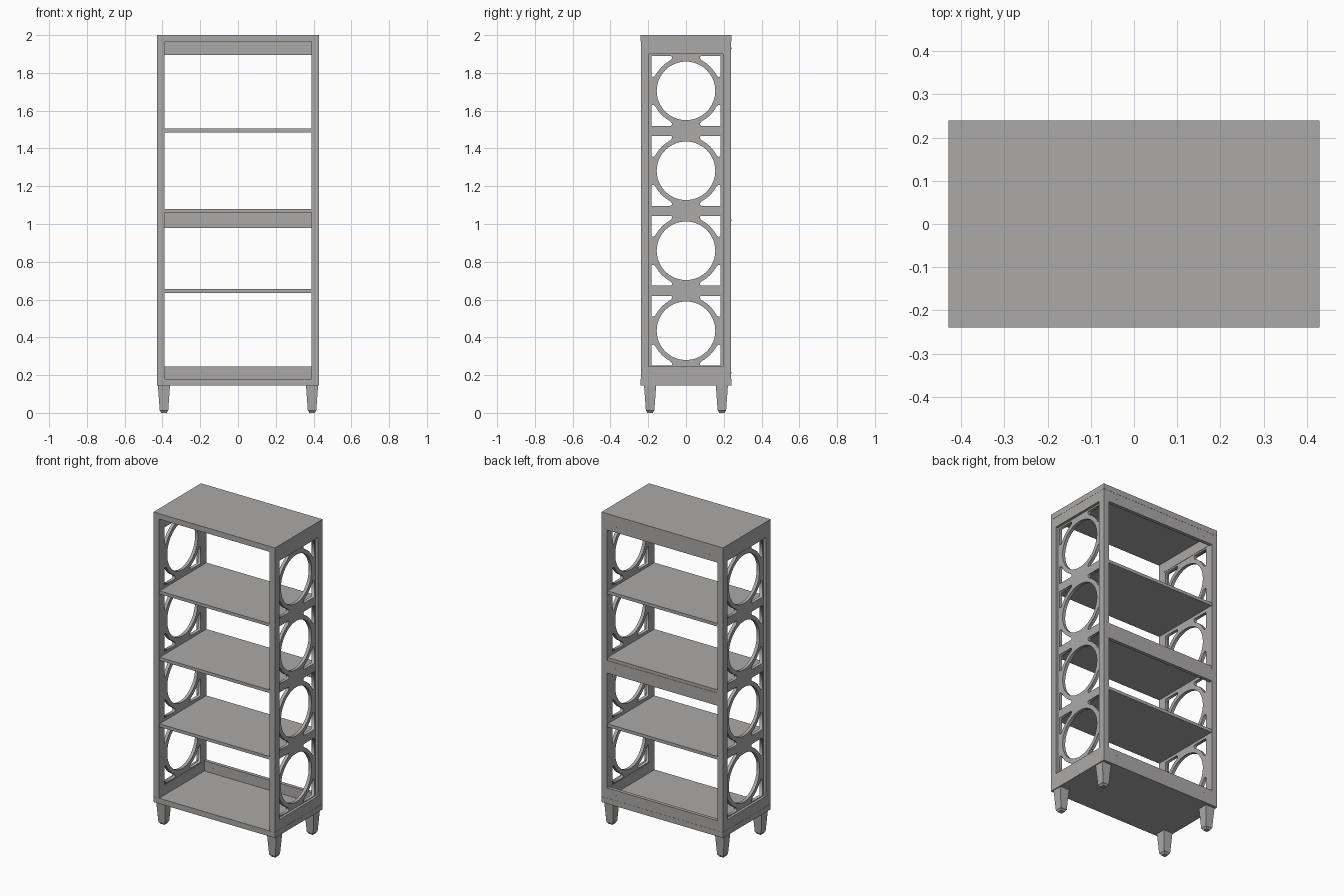
import bpy, bmesh, math
from mathutils import Matrix

if "Cube" in bpy.data.objects:
    bpy.data.objects.remove(bpy.data.objects["Cube"])

mat = bpy.data.materials.new("warm grey paint")
mat.diffuse_color = (0.41, 0.40, 0.395, 1)
mat.use_nodes = True
mat.node_tree.nodes["Principled BSDF"].inputs["Base Color"].default_value = mat.diffuse_color


def finish(name, mesh):
    mesh.materials.clear()
    mesh.materials.append(mat)
    ob = bpy.data.objects.new(name, mesh)
    bpy.context.collection.objects.link(ob)
    return ob


def box(name, x0, x1, y0, y1, z0, z1):
    bm = bmesh.new()
    bmesh.ops.create_cube(bm, size=1)
    for v in bm.verts:
        v.co.x = x1 if v.co.x > 0 else x0
        v.co.y = y1 if v.co.y > 0 else y0
        v.co.z = z1 if v.co.z > 0 else z0
    me = bpy.data.meshes.new(name)
    bm.to_mesh(me)
    bm.free()
    return finish(name, me)


# top and bottom boards
box("top_board", -0.43, 0.43, -0.24, 0.24, 1.965, 2.0)
box("bottom_board", -0.43, 0.43, -0.24, 0.24, 0.145, 0.18)

# shelves
for name, z in (("lower_shelf", 0.635), ("middle_shelf", 1.06), ("upper_shelf", 1.485)):
    box(name, -0.389, 0.389, -0.237, 0.237, z, z + 0.02)


# screw caps seen on both faces of the back rails
def screw(x, z):
    bm = bmesh.new()
    bmesh.ops.create_cone(bm, cap_ends=True, segments=12, radius1=0.004, radius2=0.004,
                          depth=0.024, matrix=Matrix.Translation((x, 0.228, z))
                          @ Matrix.Rotation(math.pi / 2, 4, 'X'))
    me = bpy.data.meshes.new("rail_screw")
    bm.to_mesh(me)
    bm.free()
    finish("rail_screw", me)


# back rails
for name, z0, z1 in (("bottom_back_rail", 0.18, 0.245), ("middle_back_rail", 0.98, 1.06),
                     ("top_back_rail", 1.895, 1.965)):
    box(name, -0.39, 0.39, 0.217, 0.239, z0, z1)
    for x in (-0.33, 0.33):
        screw(x, (z0 + z1) / 2)


# tapered leg: square rings from foot pad to top
def leg(name, sx, sy):
    bm = bmesh.new()
    rings = []
    for z, h in ((0, 0.015), (0.008, 0.018), (0.012, 0.0225), (0.145, 0.032)):
        rings.append([bm.verts.new((sx * 0.392 + a * h, sy * 0.19 + b * h, z))
                      for a, b in ((-1, -1), (1, -1), (1, 1), (-1, 1))])
    for lo, hi in zip(rings, rings[1:]):
        for i in range(4):
            j = (i + 1) % 4
            bm.faces.new((lo[i], lo[j], hi[j], hi[i]))
    bm.faces.new(rings[0][::-1])
    bm.faces.new(rings[-1])
    me = bpy.data.meshes.new(name)
    bm.to_mesh(me)
    bm.free()
    finish(name, me)


# fretwork panel drawn as a filled curve with holes (curve x = depth, y = height)
def fretwork():
    cu = bpy.data.curves.new("fretwork", 'CURVE')
    cu.dimensions = '2D'
    cu.fill_mode = 'BOTH'
    cu.extrude = 0.01

    def loop(pts):
        sp = cu.splines.new('POLY')
        sp.points.add(len(pts) - 1)
        for p, (x, y) in zip(sp.points, pts):
            p.co = (x, y, 0, 1)
        sp.use_cyclic_u = True

    loop([(-0.2, 0.245), (0.2, 0.245), (0.2, 1.9), (-0.2, 1.9)])
    arc = [(0.181 * math.cos(math.radians(a)), 0.181 * math.sin(math.radians(a)))
           for a in range(30, 61, 5)]
    corner = arc + [(0.080, 0.164), (0.074, 0.172), (0.075, 0.181), (0.081, 0.185),
                    (0.183, 0.185), (0.183, 0.081), (0.180, 0.075),
                    (0.172, 0.074), (0.164, 0.080)]
    for k in range(4):
        cz = 0.435 + k * 0.4233
        loop([(0.155 * math.cos(t * math.pi / 32), cz + 0.155 * math.sin(t * math.pi / 32))
              for t in range(64)])
        for a in (-1, 1):
            for b in (-1, 1):
                loop([(a * x, cz + b * y) for x, y in corner])
    tmp = bpy.data.objects.new("fretwork_curve", cu)
    bpy.context.collection.objects.link(tmp)
    dg = bpy.context.evaluated_depsgraph_get()
    me = bpy.data.meshes.new_from_object(tmp.evaluated_get(dg))
    bpy.data.objects.remove(tmp)
    return me


panel = fretwork()
for s, side in ((-1, "left"), (1, "right")):
    xs = sorted((s * 0.39, s * 0.429))
    # corner posts and legs
    for t, end in ((-1, "front"), (1, "back")):
        ys = sorted((t * 0.195, t * 0.239))
        box(f"{end}_{side}_post", *xs, *ys, 0.18, 1.965)
        leg(f"{end}_{side}_leg", s, t)
    # side rails and fretwork panel
    box(f"{side}_bottom_side_rail", *xs, -0.195, 0.195, 0.18, 0.245)
    box(f"{side}_top_side_rail", *xs, -0.195, 0.195, 1.9, 1.965)
    ob = finish(f"{side}_fretwork_panel", panel.copy())
    ob.rotation_euler = (math.pi / 2, 0, math.pi / 2)
    ob.location.x = s * 0.402
